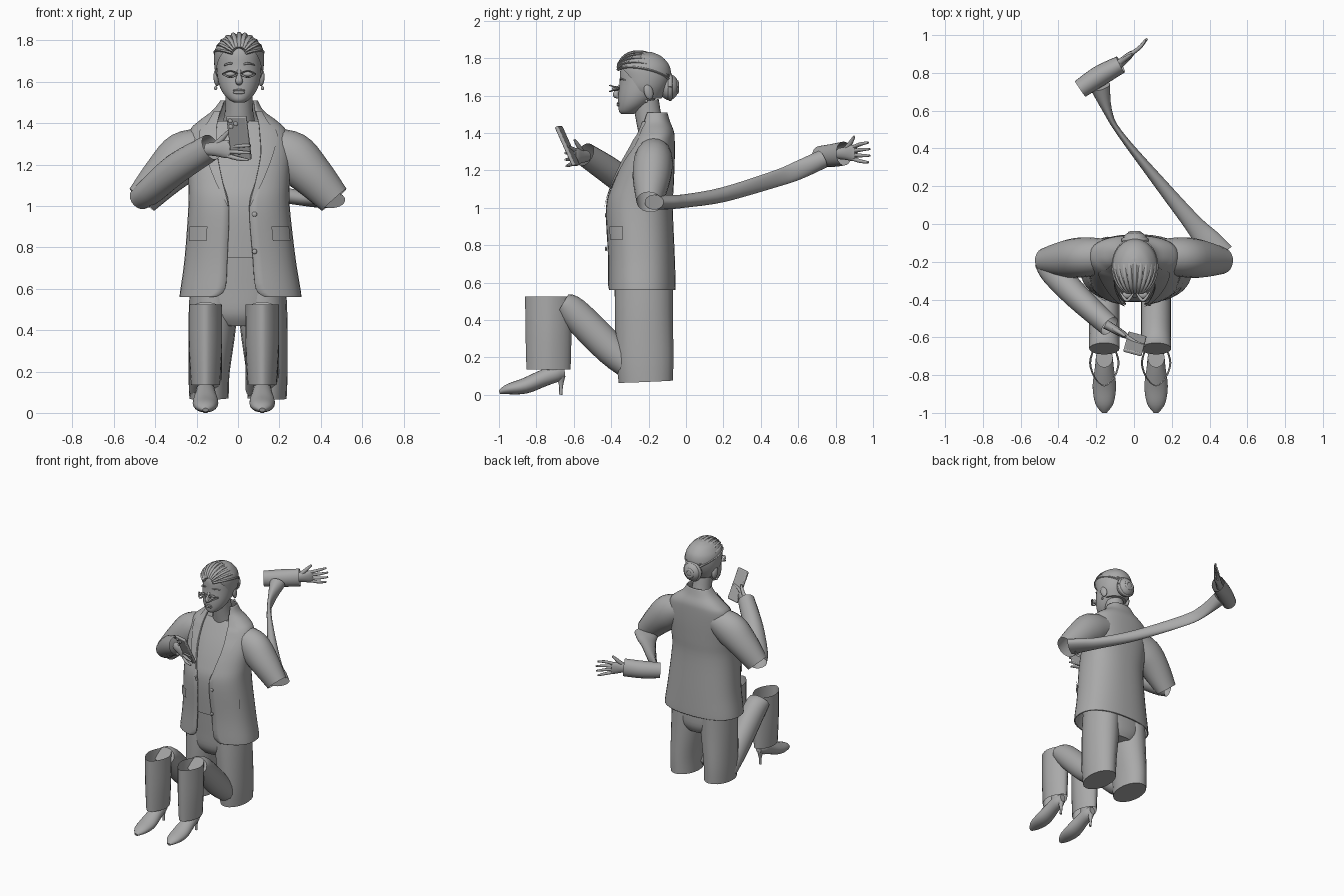
import bpy, bmesh, math
from math import sin, cos, pi, asin
from mathutils import Vector, Matrix, Euler

cube = bpy.data.objects.get("Cube")
if cube:
    bpy.data.objects.remove(cube)

grey = bpy.data.materials.new("plain_grey")
grey.use_nodes = True
GREY = (0.4, 0.4, 0.4, 1)
grey.diffuse_color = GREY
grey.node_tree.nodes["Principled BSDF"].inputs["Base Color"].default_value = GREY


def finish(name, bm, angle=50):
    bmesh.ops.recalc_face_normals(bm, faces=bm.faces)
    mesh = bpy.data.meshes.new(name)
    bm.to_mesh(mesh)
    bm.free()
    mesh.materials.append(grey)
    ob = bpy.data.objects.new(name, mesh)
    bpy.context.collection.objects.link(ob)
    bpy.ops.object.select_all(action='DESELECT')
    ob.select_set(True)
    bpy.context.view_layer.objects.active = ob
    bpy.ops.object.shade_smooth_by_angle(angle=math.radians(angle))
    return ob


def skin(name, rings, closed=True, caps=False):
    """Surface stretched over a list of point rings."""
    bm = bmesh.new()
    rows = [[bm.verts.new(p) for p in ring] for ring in rings]
    n = len(rows[0])
    for a, b in zip(rows, rows[1:]):
        for i in range(n if closed else n - 1):
            j = (i + 1) % n
            bm.faces.new((a[i], a[j], b[j], b[i]))
    if caps:
        bm.faces.new(rows[0])
        bm.faces.new(rows[-1])
    return finish(name, bm)


def spline(rows, t):
    """Smooth interpolation through rows of numbers."""
    last = len(rows) - 1
    i = min(int(t), last - 1)
    f = t - i
    p = [rows[max(0, min(last, i + k))] for k in (-1, 0, 1, 2)]
    return [b + 0.5 * f * (c - a + f * (2 * a - 5 * b + 4 * c - d + f * (3 * (b - c) + d - a)))
            for a, b, c, d in zip(*p)]


def resample(rows, steps):
    count = (len(rows) - 1) * steps
    return [spline(rows, i / steps) for i in range(count + 1)]


def at_height(rows, z):
    for i, (a, b) in enumerate(zip(rows, rows[1:])):
        if z <= b[0] or i == len(rows) - 2:
            return spline(rows, i + max(0, min(1, (z - a[0]) / (b[0] - a[0]))))


def power(v, e):
    return math.copysign(abs(v) ** e, v)


def tube(name, rows, up=(0, 0, 1), caps=True, e=1.0, sides=20, steps=4):
    """Rows hold x, y, z, half width and half height (measured along up)."""
    rows = resample(rows, steps)
    pts = [Vector(r[:3]) for r in rows]
    rings = []
    for i, r in enumerate(rows):
        tangent = (pts[min(i + 1, len(pts) - 1)] - pts[max(i - 1, 0)]).normalized()
        u = tangent.cross(Vector(up)).normalized()
        v = u.cross(tangent)
        rings.append([pts[i] + u * r[3] * power(cos(2 * pi * k / sides), e)
                      + v * r[4] * power(sin(2 * pi * k / sides), e) for k in range(sides)])
    return skin(name, rings, True, caps)


def shell(name, rows, off=0.0, e=0.85, n=40, closed=False, caps=False, steps=4):
    """Rows hold z, centre x, half width, front y, back y and half front opening."""
    rings = []
    for z, cx, rx, yf, yb, gap in resample(rows, steps):
        rx, ry = rx + off, (yb - yf) / 2 + off
        a = 0 if closed else asin(min(1, (max(gap, 0) / rx) ** (1 / e)))
        ring = []
        for k in range(n):
            t = -pi / 2 + a + (2 * pi - 2 * a) * k / (n if closed else n - 1)
            ring.append(Vector((cx + rx * power(cos(t), e), (yf + yb) / 2 + ry * power(sin(t), e), z)))
        rings.append(ring)
    return skin(name, rings, closed, caps)


def patch(name, rows, edges, side, off=0.008, e=0.85, columns=8):
    """Thin plate on the front of a shell; edges hold z, inner x, outer x."""
    rings = []
    for z, x1, x2 in resample(edges, 4):
        _, cx, rx, yf, yb, _ = at_height(rows, z)
        ring = []
        for k in range(columns):
            x = x1 + (x2 - x1) * k / (columns - 1)
            a = asin(min(1, abs(x) / (rx + off)) ** (1 / e))
            ring.append(Vector((cx + side * x, (yf + yb) / 2 - ((yb - yf) / 2 + off) * cos(a) ** e, z)))
        rings.append(ring)
    return skin(name, rings, False)


def ball(name, centre, size, turn=(0, 0, 0)):
    bm = bmesh.new()
    bmesh.ops.create_uvsphere(bm, u_segments=20, v_segments=12, radius=1)
    bm.transform(Matrix.LocRotScale(Vector(centre), Euler(turn), Vector(size)))
    return finish(name, bm)


# jacket, lapels, pocket flaps and buttons
JACKET = [(.56, .012, .295, -.42, -.055, .12), (.6, .012, .29, -.42, -.055, .075), (.75, .01, .268, -.42, -.06, .062),
          (1, .005, .245, -.43, -.07, .05), (1.12, .005, .245, -.4, -.065, .08), (1.25, .005, .25, -.345, -.06, .105),
          (1.36, 0, .235, -.285, -.06, .105), (1.41, 0, .19, -.255, -.065, .1), (1.46, 0, .125, -.24, -.085, .085),
          (1.51, .005, .09, -.23, -.1, .075)]
jacket = shell("jacket", JACKET)
thick = jacket.modifiers.new("cloth", 'SOLIDIFY')
thick.thickness = 0.008
for side, word in ((-1, "right"), (1, "left")):
    patch(word + "_lapel", JACKET, [(1, .05, .055), (1.12, .08, .115), (1.25, .105, .165),
                                    (1.35, .105, .19), (1.4, .1, .15), (1.46, .085, .115)], side)
    patch(word + "_pocket_flap", JACKET, [(.83, .16, .245), (.9, .155, .24)], side)
for z in (.78, .96):
    ball("jacket_button", (.08, -.428, z), (.012, .006, .012))

# blouse and trouser seat
shell("blouse", [r for r in JACKET if .7 < r[0] < 1.45], off=-.016, closed=True, caps=True)
shell("trouser_seat", [(.42, 0, .13, -.34, -.1, 0), (.48, 0, .2, -.375, -.075, 0), (.6, 0, .235, -.385, -.075, 0),
                       (.75, 0, .24, -.395, -.08, 0)], closed=True, caps=True)
tube("neck", [(.005, -.17, 1.38, .085, .08), (.005, -.195, 1.46, .068, .07), (.005, -.215, 1.57, .066, .07)], up=(0, 1, 0))

# legs: kneeling thighs, folded shins, trouser bottoms and heeled shoes
for side, word in ((-1, "right"), (1, "left")):
    cx = side * .137 - .02
    tx = side * .14
    tube(word + "_thigh", [(side * .118, -.225, .6, .115, .155), (side * .125, -.225, .42, .115, .155),
                           (tx, -.22, .2, .1, .153), (tx, -.215, .07, .095, .145)], up=(0, 1, 0))
    tube(word + "_folded_leg", [(cx, -.66, .485, .08, .06), (cx, -.6, .44, .08, .083), (cx, -.4, .24, .08, .085),
                                (cx, -.26, .11, .08, .06)])
    tube(word + "_trouser_bottom", [(cx, -.735, .525, .08, .125), (cx, -.735, .33, .08, .123),
                                    (cx, -.735, .135, .07, .118)], up=(0, 1, 0), caps=False, e=1.2, sides=24)
    tube(word + "_shoe", [(cx, -.998, .014, .014, .01), (cx, -.95, .03, .048, .028), (cx, -.86, .048, .062, .042),
                          (cx, -.76, .09, .05, .045), (cx, -.69, .115, .042, .045), (cx, -.648, .12, .022, .028)])
    tube(word + "_ankle", [(cx, -.71, .1, .04, .05), (cx, -.71, .25, .045, .05)], up=(0, 1, 0))
    tube(word + "_heel", [(cx, -.67, .1, .024, .026), (cx, -.668, .05, .01, .011), (cx, -.67, 0, .009, .009)],
         up=(0, 1, 0), sides=12)

# sleeves
for side, word in ((-1, "right"), (1, "left")):
    tube(word + "_upper_sleeve", [(side * .14, -.17, 1.29, .09, .09), (side * .255, -.175, 1.24, .105, .122),
                                  (side * .355, -.185, 1.15, .1, .105), (side * .465, -.195, 1.03, .07, .08)], caps=False)
tube("right_forearm_sleeve", [(-.475, -.19, 1.035, .06, .055), (-.42, -.255, 1.075, .075, .065), (-.3, -.385, 1.18, .068, .075),
                              (-.13, -.54, 1.285, .058, .065)], caps=False)
tube("left_stretched_sleeve", [(.45, -.17, 1.03, .085, .04), (.39, -.09, 1.03, .07, .038), (.315, 0, 1.037, .05, .036),
                               (.15, .2, 1.07, .034, .04), (-.075, .48, 1.155, .016, .045),
                               (-.14, .6, 1.2, .024, .05), (-.18, .73, 1.26, .055, .05)])
tube("left_forearm_sleeve", [(-.285, .715, 1.275, .05, .055), (-.18, .785, 1.28, .055, .062),
                             (-.07, .845, 1.29, .047, .064)], caps=False)


# hands
def hand(word, wrist, along):
    along = Vector(along).normalized()
    up = Vector((0, 0, 1))
    side = along.cross(up).normalized()

    def row(a, b, c, w, h):
        return (*(Vector(wrist) + along * a + up * b + side * c), w, h)

    tube(word + "_palm", [row(-.03, 0, 0, .025, .03), row(.03, 0, 0, .022, .036), row(.08, 0, 0, .018, .045),
                          row(.105, 0, 0, .012, .04)], sides=14)
    for i in range(4):
        b = .033 - .022 * i
        reach = .19 + .022 * sin(pi * (i + .5) / 4)
        tube(f"{word}_finger", [row(.09, b, 0, .011, .011), row(.15, b * 1.4, .004, .01, .01),
                                row(reach, b * 1.6, -.006, .006, .006)], sides=10)
    tube(word + "_thumb", [row(.02, .02, 0, .013, .016), row(.06, .055, 0, .012, .013), row(.095, .088, .004, .006, .007)],
         sides=10)


hand("left", (-.085, .84, 1.29), (.76, .66, .03))
hand("right", (-.125, -.545, 1.275), (.87, -.5, 0))

# phone with camera lenses
pose = Matrix.LocRotScale(Vector((.005, -.635, 1.33)), Euler((math.radians(25), 0, math.radians(-15))), None)
bm = bmesh.new()
bmesh.ops.create_cube(bm, size=1)
bm.transform(pose @ Matrix.Diagonal((.1, .02, .23, 1)))
phone = finish("phone", bm)
edge = phone.modifiers.new("rounded", 'BEVEL')
edge.width = 0.006
edge.segments = 2
for x, z in ((-.03, .095), (-.03, .065), (-.005, .08)):
    ball("phone_lens", pose @ Vector((x, -.011, z)), (.011, .006, .011))

# head
MID = .005
shell("head", [(1.5, MID, .025, -.345, -.28, 0), (1.515, MID, .05, -.358, -.25, 0), (1.55, MID, .08, -.362, -.2, 0),
               (1.6, MID, .1, -.362, -.15, 0), (1.67, MID, .108, -.355, -.12, 0), (1.74, MID, .105, -.35, -.11, 0),
               (1.79, MID, .08, -.32, -.14, 0), (1.81, MID, .04, -.27, -.18, 0)], e=1, closed=True, caps=True)
tube("nose", [(MID, -.352, 1.655, .01, .008), (MID, -.366, 1.625, .013, .013), (MID, -.375, 1.603, .018, .016),
              (MID, -.36, 1.59, .012, .008)], up=(0, 1, 0), sides=12)
for z, h in ((1.559, .006), (1.549, .008)):
    ball("lip", (MID, -.361, z), (.03, .01, h))
for side, word in ((-1, "right"), (1, "left")):
    x = MID + side * .042
    ball(word + "_eye", (x, -.375, 1.637), (.026, .02, .014))
    for z, bend in ((1.648, .012), (1.628, -.012)):
        tube(word + "_eyelashes", [(x - .038, -.36, 1.638, .004, .004), (x, -.405, z + bend / 2, .008, .004),
                                   (x + .038, -.36, 1.638, .004, .004)], sides=8)
    tube(word + "_eyebrow", [(x - .03, -.345, 1.68, .004, .004), (x, -.35, 1.69, .005, .005),
                             (x + .034, -.325, 1.682, .003, .003)], sides=8)
    ball(word + "_ear", (MID + side * .108, -.2, 1.62), (.014, .025, .042), (.25, 0, side * .3))
    ball(word + "_earring", (MID + side * .113, -.212, 1.57), (.008, .008, .01))

# swept-back hair, strands and bun
HAIR = [(1.585, MID, .085, -.3, -.13, .083), (1.64, MID, .113, -.34, -.1, .108), (1.7, MID, .121, -.36, -.08, .1),
        (1.75, MID, .118, -.37, -.085, .07), (1.785, MID, .1, -.355, -.105, .025), (1.815, MID, .07, -.315, -.14, 0),
        (1.832, MID, .025, -.26, -.185, 0)]
shell("hair", HAIR, e=1, caps=True)
for k in range(-5, 6):
    swing = k * pi / 13
    path = []
    for t in range(9):
        a = pi * (.1 + .83 * t / 8)
        out = sin(a)
        path.append((MID + .121 * out * sin(swing), -.225 - .144 * cos(a),
                     1.695 + .137 * out * cos(swing) + .03 * cos(a), .011, .007))
    tube("hair_strand", path, sides=8, steps=2)
ball("bun", (MID, -.09, 1.645), (.068, .052, .07))
for k in range(3):
    r = .062 - .018 * k
    coil = [(MID + r * cos(a), -.085 + .017 * k, 1.645 + r * sin(a), .013, .013)
            for a in (2 * pi * i / 12 for i in range(13))]
    tube("bun_coil", coil, up=(0, 1, 0), sides=8, steps=2)
